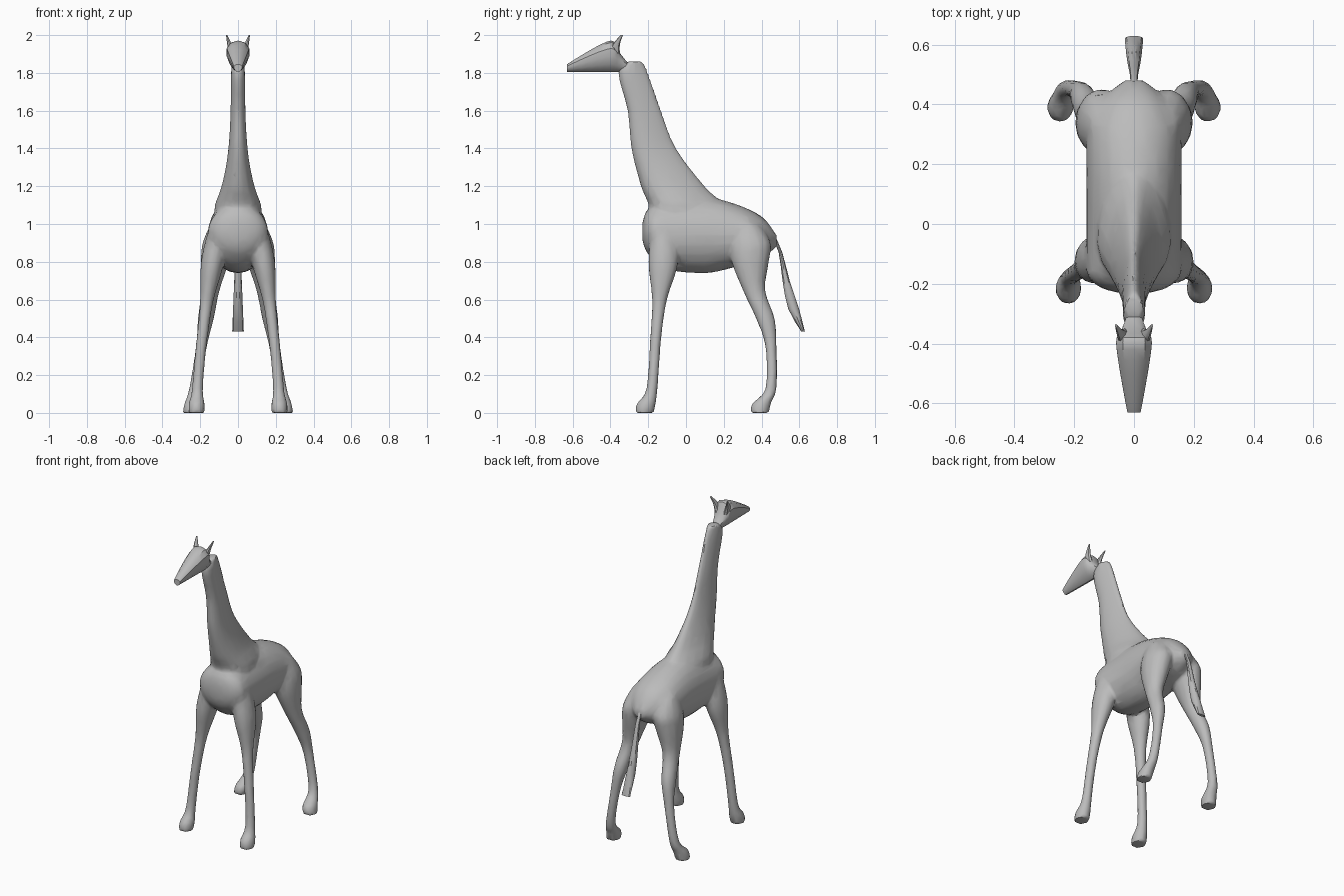
import bpy
import bmesh
import math

cube = bpy.data.objects.get("Cube")
if cube:
    bpy.data.objects.remove(cube, do_unlink=True)

grey = bpy.data.materials.new("plain grey")
grey.use_nodes = True
GREY = (0.5, 0.5, 0.5, 1)
grey.diffuse_color = GREY
grey.node_tree.nodes["Principled BSDF"].inputs["Base Color"].default_value = GREY


def spline(before, start, end, after, t):
    """Smooth interpolation between start and end."""
    tangent_in = (end - before) / 2
    tangent_out = (after - start) / 2
    ease = t * t * (3 - 2 * t)
    return (start + (end - start) * ease
            + tangent_in * t * (1 - t) ** 2
            - tangent_out * t * t * (1 - t))


def refine(rows, steps):
    """Add in-between rows along the smooth path."""
    last = len(rows) - 1
    refined = []
    for i in range(last):
        near = (rows[max(i - 1, 0)], rows[i], rows[i + 1], rows[min(i + 2, last)])
        for step in range(steps):
            refined.append([spline(*values, step / steps) for values in zip(*near)])
    return refined + [rows[last]]


def loft(bm, axis, rows, width, centre=lambda t: 0, taper=0, side=1, sides=14, steps=4):
    """Skin rings of (position along axis, middle, half depth).

    The rules width(t, half) and centre(t) give the sideways size and place.
    """
    rings = []
    for t, middle, half in refine(rows, steps):
        ring = []
        for k in range(sides):
            angle = math.tau * k / sides
            across = width(t, half) * math.cos(angle) * (1 + taper * math.sin(angle))
            x = side * (centre(t) + across)
            depth = middle + half * math.sin(angle)
            ring.append(bm.verts.new((x, t, depth) if axis == "y" else (x, depth, t)))
        rings.append(ring)
    faces = [bm.faces.new(rings[0]), bm.faces.new(rings[-1])]
    for ring, following in zip(rings, rings[1:]):
        for k in range(sides):
            n = (k + 1) % sides
            faces.append(bm.faces.new((ring[k], ring[n], following[n], following[k])))
    bmesh.ops.recalc_face_normals(bm, faces=faces)


def finish(bm, name):
    mesh = bpy.data.meshes.new(name)
    bm.to_mesh(mesh)
    bm.free()
    mesh.materials.append(grey)
    obj = bpy.data.objects.new(name, mesh)
    bpy.context.collection.objects.link(obj)
    bpy.ops.object.select_all(action="DESELECT")
    obj.select_set(True)
    bpy.context.view_layer.objects.active = obj
    bpy.ops.object.shade_smooth_by_angle(angle=math.radians(35))
    return obj


def fuse(obj):
    """Melt overlapping parts into one skin, then reduce it to loose facets."""
    remesh = obj.modifiers.new("fuse", "REMESH")
    remesh.mode = "VOXEL"
    remesh.voxel_size = 0.01
    soften = obj.modifiers.new("soften", "SMOOTH")
    soften.iterations = 5
    facets = obj.modifiers.new("facets", "DECIMATE")
    facets.ratio = 0.12
    for name in ("fuse", "soften", "facets"):
        bpy.ops.object.modifier_apply(modifier=name)
    bpy.ops.object.shade_smooth_by_angle(angle=math.radians(35))


# Trunk: deep chest, rounded rump
body = bmesh.new()
TRUNK = [(-.23, .96, .05), (-.2, .96, .12), (-.1, .94, .18), (.1, .94, .2),
         (.25, .94, .17), (.4, .93, .11), (.48, .91, .03)]
loft(body, "y", TRUNK, width=lambda t, half: min(half * 1.1, .16), sides=24)

# Neck: flares into the shoulders, narrower along the mane
NECK = [(1, 0, .2), (1.1, 0, .2), (1.2, -.07, .17), (1.4, -.17, .12),
        (1.6, -.22, .09), (1.8, -.28, .08), (1.86, -.27, .04)]
loft(body, "z", NECK, width=lambda t, half: .03 + 11 * half ** 3, taper=-.3, sides=18)

# Legs: splayed outward down to the hooves
FRONT_LEG = [(1, -.12, .06), (.8, -.12, .08), (.6, -.14, .04), (.4, -.16, .03),
             (.13, -.18, .03), (.05, -.21, .05), (0, -.22, .05)]
HIND_LEG = [(1, .32, .07), (.9, .34, .11), (.8, .34, .1), (.65, .36, .06),
            (.5, .42, .05), (.35, .45, .03), (.13, .45, .03), (.05, .4, .05),
            (0, .39, .05)]
for side in (1, -1):
    for rows, foot, splay, bend in ((FRONT_LEG, .22, .12, 1.5), (HIND_LEG, .25, .16, 1)):
        loft(body, "z", rows, width=lambda t, half: .01 + half * .65,
             centre=lambda t: foot - splay * max(t, 0) ** bend, side=side)
fuse(finish(body, "body"))

# Head: flat jaw, sloping forehead, wide brow
JAW = 1.805
head = bmesh.new()
SKULL = [(-.63, .02), (-.6, .03), (-.5, .06), (-.42, .08), (-.38, .08),
         (-.35, .05), (-.3, .02)]
loft(head, "y", [(y, JAW + half, half) for y, half in SKULL],
     width=lambda t, half: .01 + half * .6, taper=.3, sides=12, steps=2)
finish(head, "head")

# Horns sweep outward and back
HORN = [(1.9, -.38, .03), (1.95, -.37, .02), (2, -.34, .006)]
for side, label in ((1, "left"), (-1, "right")):
    horn = bmesh.new()
    loft(horn, "z", HORN, width=lambda t, half: half * .6,
         centre=lambda t: .06 - (2 - t) * .3, side=side, sides=8, steps=3)
    finish(horn, label + "_horn")

# Tail: thin root widening to a flat tuft
tail = bmesh.new()
TAIL = [(.94, .46, .01), (.85, .5, .01), (.7, .53, .02), (.55, .57, .03), (.43, .62, .01)]
loft(tail, "z", TAIL, width=lambda t, half: .01 + (.95 - t) * .04, sides=10, steps=2)
finish(tail, "tail")
